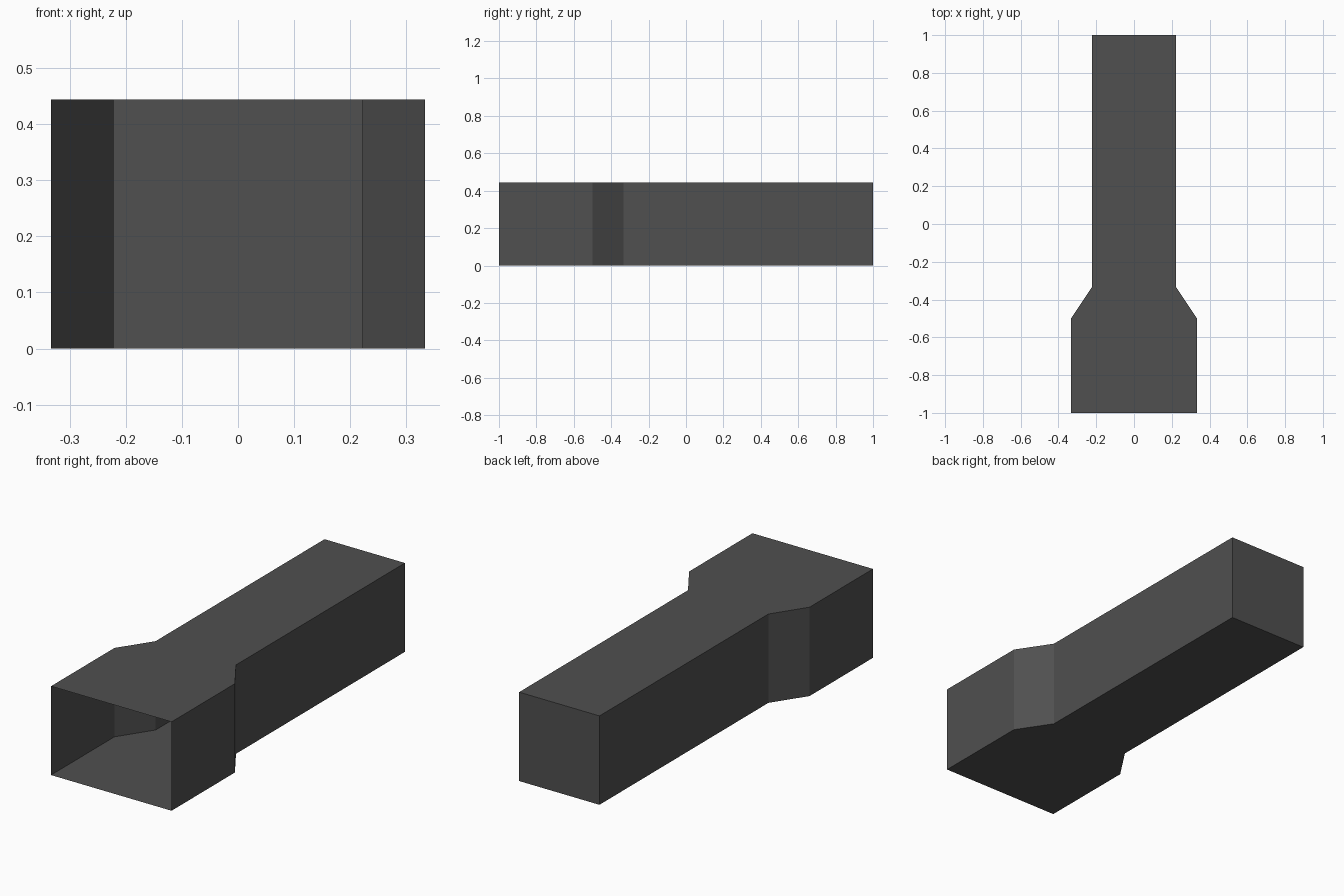
import bpy
import bmesh

cube = bpy.data.objects.get("Cube")
if cube:
    bpy.data.objects.remove(cube, do_unlink=True)

HEIGHT = 0.444

# Dark grey surface
grey = bpy.data.materials.new("dark_grey")
grey.use_nodes = True
colour = (0.08, 0.08, 0.08, 1)
grey.diffuse_color = colour
grey.node_tree.nodes["Principled BSDF"].inputs["Base Color"].default_value = colour

# Half-width at each station, from the open front to the closed back
stations = [(-1, 0.333), (-0.5, 0.333), (-0.333, 0.222), (1, 0.222)]

bm = bmesh.new()
rings = []
for y, w in stations:
    corners = [(-w, 0), (w, 0), (w, HEIGHT), (-w, HEIGHT)]
    rings.append([bm.verts.new((x, y, z)) for x, z in corners])

# Four walls bridging each pair of stations
for a, b in zip(rings, rings[1:]):
    for i in range(4):
        j = (i + 1) % 4
        bm.faces.new((a[i], a[j], b[j], b[i]))

# Closed back end
bm.faces.new(rings[-1])
bmesh.ops.recalc_face_normals(bm, faces=bm.faces)

mesh = bpy.data.meshes.new("duct_shell")
bm.to_mesh(mesh)
bm.free()
mesh.materials.append(grey)
duct = bpy.data.objects.new("duct_shell", mesh)
bpy.context.collection.objects.link(duct)
